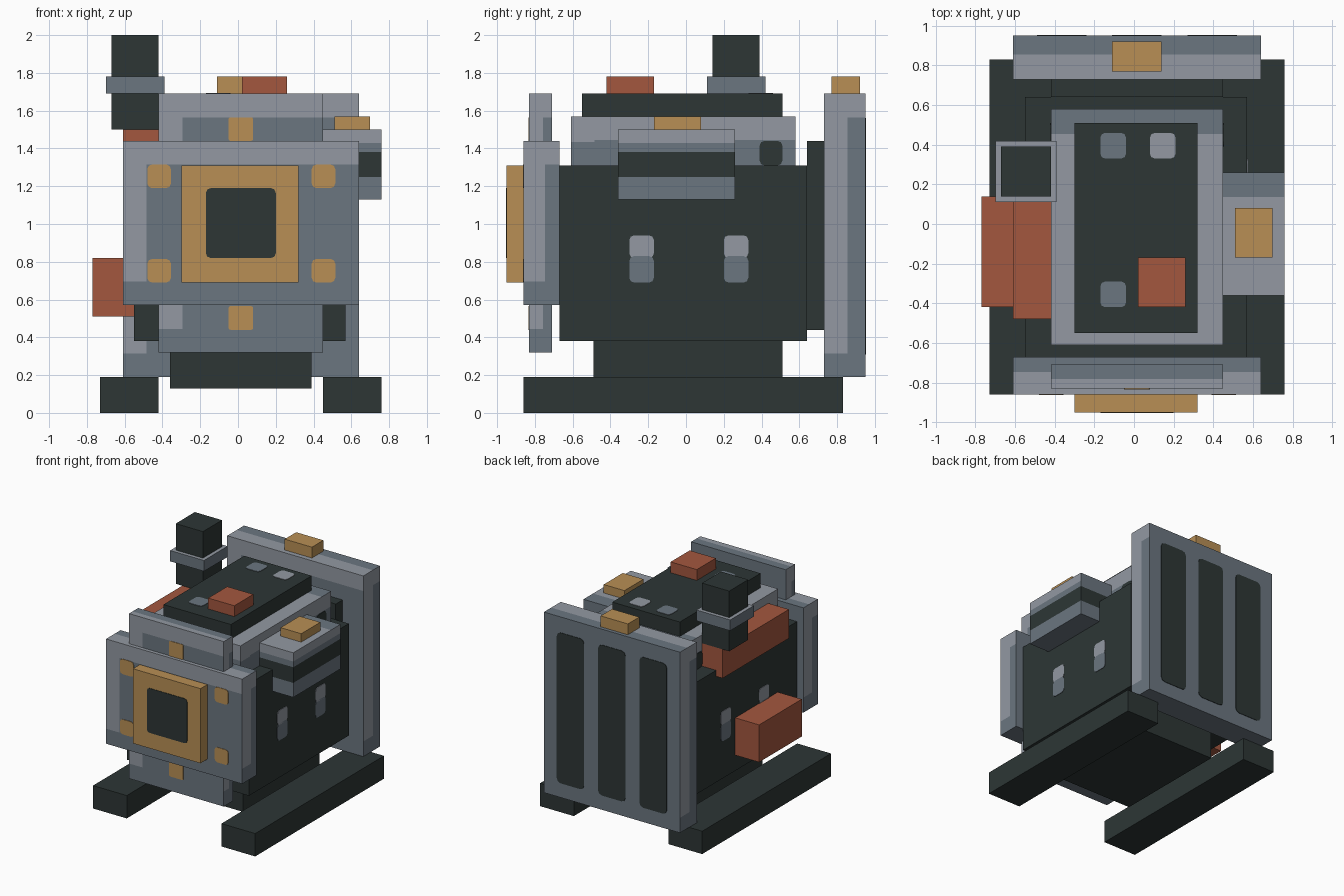
import bpy, bmesh
from mathutils import Vector

if "Cube" in bpy.data.objects:
    bpy.data.objects.remove(bpy.data.objects["Cube"], do_unlink=True)


def linear(c):
    c /= 255
    return c / 12.92 if c < 0.04045 else ((c + 0.055) / 1.055) ** 2.4


def material(name, r, g, b):
    m = bpy.data.materials.new(name)
    m.use_nodes = True
    col = (linear(r), linear(g), linear(b), 1)
    m.diffuse_color = col
    bsdf = m.node_tree.nodes["Principled BSDF"]
    bsdf.inputs["Base Color"].default_value = col
    bsdf.inputs["Roughness"].default_value = 0.8
    return m


DARK = material("charcoal", 45, 54, 53)
LIGHT = material("light steel", 147, 153, 162)
MID = material("mid steel", 107, 118, 128)
GOLD = material("brass", 184, 143, 85)
RED = material("rust red", 163, 87, 63)


def finish(name, bm, mats):
    me = bpy.data.meshes.new(name)
    bm.to_mesh(me)
    bm.free()
    for m in mats:
        me.materials.append(m)
    ob = bpy.data.objects.new(name, me)
    bpy.context.scene.collection.objects.link(ob)
    return ob


def block(x, y, z):
    """Box mesh from (low, high) pairs."""
    bm = bmesh.new()
    bmesh.ops.create_cube(bm, size=1)
    for v in bm.verts:
        v.co = [r[0] if c < 0 else r[1] for r, c in zip((x, y, z), v.co)]
    return bm


def box(name, mat, x, y, z):
    return finish(name, block(x, y, z), [mat])


def steel_box(name, x, y, z):
    """Two-tone steel box: each face is split into a worn edge and a field."""
    bm = block(x, y, z)
    rim = [min(0.125, 0.6 * (r[1] - r[0])) for r in (x, y, z)]
    for axis, r in enumerate((x, y, z)):
        normal = Vector([float(i == axis) for i in range(3)])
        for at in (r[0] + rim[axis], r[1] - rim[axis]):
            bmesh.ops.bisect_plane(bm, geom=bm.verts[:] + bm.edges[:] + bm.faces[:],
                                   plane_co=normal * at, plane_no=normal)
    for f in bm.faces:
        c, n = f.calc_center_median(), f.normal
        low = c.z < z[0] + rim[2]
        high = c.z > z[1] - rim[2]
        if n.z > 0.5:
            tone = c.y > y[1] - min(0.07, rim[1]) or (c.x < x[0] + 0.06)
            f.material_index = int(tone)
        elif n.z < -0.5 or n.y > 0.5:
            f.material_index = 1
        else:
            if abs(n.x) > 0.5:
                side = c.y < y[0] + rim[1] if n.x > 0 else c.y > y[1] - rim[1]
            else:
                side = c.x < x[0] + rim[0]
            f.material_index = 0 if high or (side and not low) else 1
    return finish(name, bm, [LIGHT, MID])


def inlay(name, mat, axis, at, u, v, radius=0.025):
    """Thin painted plate with clipped corners, centred on a surface."""
    r = [u, v]
    r.insert(axis, (at - 0.004, at + 0.004))
    bm = block(*r)
    edges = [e for e in bm.edges
             if abs((e.verts[0].co - e.verts[1].co)[axis]) > 0.005]
    bmesh.ops.bevel(bm, geom=edges, offset=radius, segments=2, profile=0.5,
                    affect='EDGES')
    return finish(name, bm, [mat])


# Skids and main body
box("skid_right", DARK, (-0.73, -0.42), (-0.86, 0.83), (0, 0.19))
box("skid_left", DARK, (0.45, 0.76), (-0.86, 0.83), (0, 0.19))
box("undercarriage", DARK, (-0.36, 0.39), (-0.49, 0.51), (0.13, 0.38))
box("body", DARK, (-0.55, 0.57), (-0.67, 0.64), (0.38, 1.31))
box("rear_joint", DARK, (-0.42, 0.45), (0.64, 0.73), (0.44, 1.44))

# Front plates with brass frame and bolts
steel_box("front_plate", (-0.61, 0.64), (-0.86, -0.67), (0.57, 1.44))
steel_box("front_tall_plate", (-0.42, 0.45), (-0.83, -0.71), (0.32, 1.69))
box("front_frame", GOLD, (-0.30, 0.32), (-0.95, -0.86), (0.69, 1.31))
inlay("front_window", DARK, 1, -0.95, (-0.17, 0.20), (0.82, 1.19))
for i, bx in enumerate((-0.48, 0.39)):
    for j, bz in enumerate((0.69, 1.19)):
        inlay(f"corner_bolt_{i}_{j}", GOLD, 1, -0.86, (bx, bx + 0.125), (bz, bz + 0.125))
for name, bz in (("lower_bolt", 0.44), ("upper_bolt", 1.44)):
    inlay(name, GOLD, 1, -0.83, (-0.05, 0.08), (bz, bz + 0.125), 0.01)

# Rear grille
steel_box("rear_plate", (-0.61, 0.64), (0.73, 0.95), (0.19, 1.69))
box("rear_cap", GOLD, (-0.11, 0.14), (0.77, 0.92), (1.69, 1.78))
for i in range(3):
    sx = -0.49 + 0.38 * i
    inlay(f"grille_slot_{i}", DARK, 1, 0.95, (sx, sx + 0.25), (0.31, 1.56), 0.035)

# Upper deck and hatch
steel_box("deck", (-0.42, 0.45), (-0.61, 0.58), (1.31, 1.57))
box("hatch", DARK, (-0.30, 0.32), (-0.55, 0.51), (1.57, 1.69))
box("hatch_button", RED, (0.02, 0.26), (-0.42, -0.17), (1.69, 1.78))
for i, (hx, hy, m) in enumerate(((-0.17, 0.33, MID), (0.08, 0.33, LIGHT), (-0.17, -0.42, MID))):
    inlay(f"hatch_rivet_{i}", m, 2, 1.69, (hx, hx + 0.13), (hy, hy + 0.13))

# Side vents, repeated on both flanks
for side, face, deck in (("left", 0.57, 0.45), ("right", -0.55, -0.42)):
    inlay(f"deck_port_{side}", DARK, 0, deck, (0.39, 0.51), (1.31, 1.44))
    for i, vy in enumerate((-0.30, 0.20)):
        inlay(f"vent_{side}_{i}_lower", MID, 0, face, (vy, vy + 0.13), (0.69, 0.83))
        inlay(f"vent_{side}_{i}_upper", LIGHT, 0, face, (vy, vy + 0.13), (0.82, 0.94))

# Banded side box on the left
box("side_box_base", MID, (0.45, 0.76), (-0.36, 0.26), (1.13, 1.25))
box("side_box_band", DARK, (0.45, 0.76), (-0.36, 0.26), (1.25, 1.38))
steel_box("side_box_lid", (0.45, 0.76), (-0.36, 0.26), (1.38, 1.50))
box("side_box_cap", GOLD, (0.51, 0.70), (-0.17, 0.08), (1.50, 1.57))

# Red tanks and exhaust on the right
box("upper_tank", RED, (-0.61, -0.42), (-0.48, 0.39), (1.26, 1.50))
box("lower_tank", RED, (-0.77, -0.55), (-0.42, 0.14), (0.51, 0.82))
box("exhaust_stack", DARK, (-0.67, -0.42), (0.14, 0.39), (1.50, 2.0))
collar = steel_box("exhaust_collar", (-0.70, -0.39), (0.11, 0.42), (1.69, 1.78))
for p in collar.data.polygons:
    p.material_index = 0 if p.normal.z > 0.5 else 1
